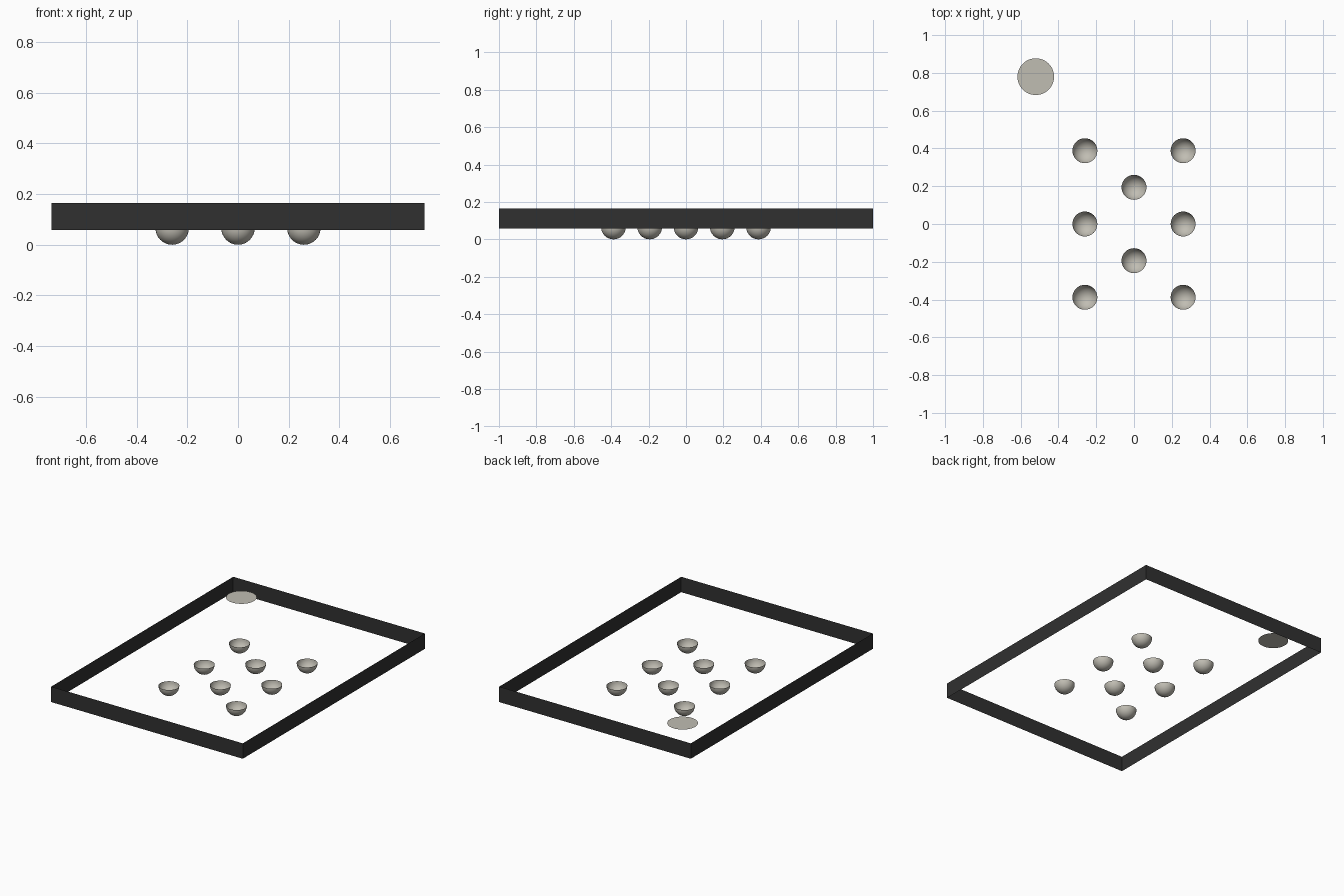
import bpy, bmesh, math

cube = bpy.data.objects.get("Cube")
if cube:
    bpy.data.objects.remove(cube, do_unlink=True)


def material(name, rgb):
    m = bpy.data.materials.new(name)
    m.use_nodes = True
    m.diffuse_color = (*rgb, 1)
    bsdf = next(n for n in m.node_tree.nodes if n.type == 'BSDF_PRINCIPLED')
    bsdf.inputs["Base Color"].default_value = (*rgb, 1)
    return m


charcoal = material("charcoal", (0.03, 0.03, 0.03))
warm_grey = material("warm grey", (0.53, 0.51, 0.45))


def add_object(name, bm, mat, location=(0, 0, 0), smooth=False):
    mesh = bpy.data.meshes.new(name)
    for f in bm.faces:
        f.smooth = smooth
    bm.to_mesh(mesh)
    bm.free()
    mesh.materials.append(mat)
    ob = bpy.data.objects.new(name, mesh)
    ob.location = location
    bpy.context.collection.objects.link(ob)
    return ob


# Rectangular rim: four thin upright walls, open above and below
HX, HY, Z0, Z1 = 0.737, 1.0, 0.058, 0.165
bm = bmesh.new()
corners = [(-HX, -HY), (HX, -HY), (HX, HY), (-HX, HY)]
low = [bm.verts.new((x, y, Z0)) for x, y in corners]
high = [bm.verts.new((x, y, Z1)) for x, y in corners]
for i in range(4):
    j = (i + 1) % 4
    bm.faces.new((low[i], low[j], high[j], high[i]))
add_object("rim_walls", bm, charcoal)

# Flat round plate in the back corner
bm = bmesh.new()
bmesh.ops.create_circle(bm, cap_ends=True, segments=48, radius=0.097)
add_object("round_plate", bm, warm_grey, (-0.52, 0.78, 0.164))

# Open half-sphere bowls: two rows of three with two between them
R = 0.066
spots = [(x, y) for x in (-0.26, 0.26) for y in (-0.388, 0, 0.388)]
spots += [(0, -0.194), (0, 0.194)]
for n, (x, y) in enumerate(spots, 1):
    bm = bmesh.new()
    bmesh.ops.create_uvsphere(bm, u_segments=32, v_segments=16, radius=R)
    upper = [v for v in bm.verts if v.co.z > 1e-4]
    bmesh.ops.delete(bm, geom=upper, context='VERTS')
    add_object(f"bowl_{n}", bm, warm_grey, (x, y, R), smooth=True)
